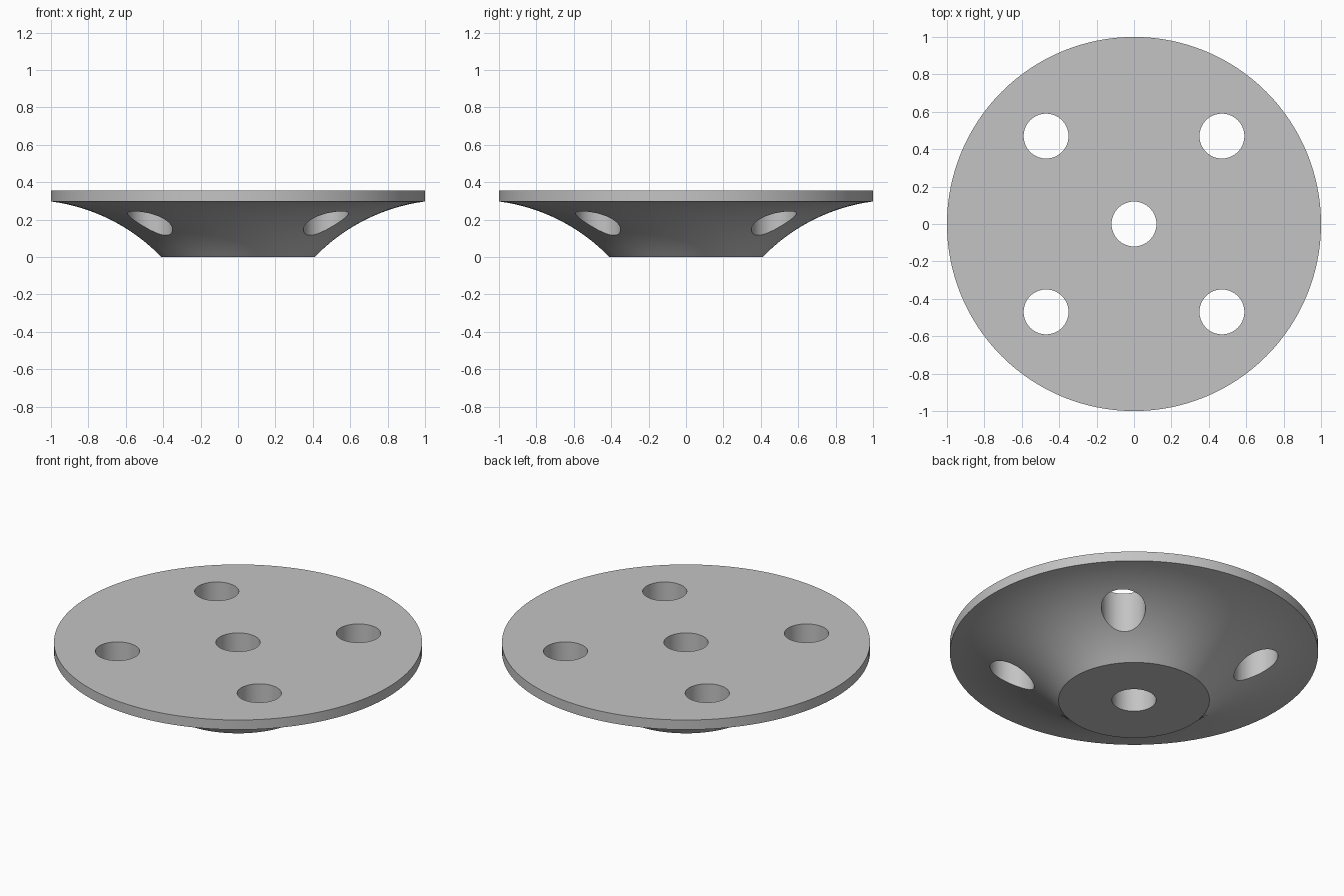
import bpy, bmesh, math
from mathutils import Matrix

if "Cube" in bpy.data.objects:
    bpy.data.objects.remove(bpy.data.objects["Cube"])

SEG = 128
grey = bpy.data.materials.new("light grey")
grey.diffuse_color = (0.55, 0.55, 0.55, 1)
grey.use_nodes = True
grey.node_tree.nodes["Principled BSDF"].inputs["Base Color"].default_value = grey.diffuse_color


def make_object(name, bm):
    bmesh.ops.recalc_face_normals(bm, faces=bm.faces)
    mesh = bpy.data.meshes.new(name)
    bm.to_mesh(mesh)
    bm.free()
    mesh.materials.append(grey)
    obj = bpy.data.objects.new(name, mesh)
    bpy.context.collection.objects.link(obj)
    return obj


# Profile: flat foot, concave arc of radius 1, thin straight rim
FOOT_R, RIM_Z, TOP_Z = 0.41, 0.297, 0.355
half = math.hypot(1 - FOOT_R, RIM_Z) / 2
chord = math.atan2(RIM_Z, 1 - FOOT_R)
spread = math.asin(half)
start, end = chord + spread, chord - spread
cx, cz = FOOT_R + math.sin(start), -math.cos(start)
profile = []
for i in range(17):
    a = start + (end - start) * i / 16
    profile.append((cx - math.sin(a), cz + math.cos(a)))
profile.append((1.0, TOP_Z))

# Flared disc: rings of the profile, bridged and capped
bm = bmesh.new()
rings = [[bm.verts.new((r * math.cos(2 * math.pi * k / SEG),
                        r * math.sin(2 * math.pi * k / SEG), z))
          for k in range(SEG)] for r, z in profile]
for low, high in zip(rings, rings[1:]):
    for k in range(SEG):
        n = (k + 1) % SEG
        bm.faces.new((low[k], low[n], high[n], high[k]))
bm.faces.new(rings[0])
bm.faces.new(rings[-1])
disc = make_object("flared_disc", bm)

# Five vertical through holes: the centre and four on the diagonals
bm = bmesh.new()
D = 0.47
for x, y in [(0, 0), (D, D), (-D, D), (D, -D), (-D, -D)]:
    bmesh.ops.create_cone(bm, cap_ends=True, segments=64, radius1=0.12,
                          radius2=0.12, depth=1,
                          matrix=Matrix.Translation((x, y, 0.2)))
cutter = make_object("hole_cutter", bm)

mod = disc.modifiers.new("holes", 'BOOLEAN')
mod.operation = 'DIFFERENCE'
mod.solver = 'EXACT'
mod.object = cutter
bpy.context.view_layer.objects.active = disc
disc.select_set(True)
bpy.ops.object.modifier_apply(modifier=mod.name)
bpy.data.objects.remove(cutter)

# Smooth curves, sharp rims
bpy.ops.object.shade_smooth_by_angle(angle=math.radians(30))
